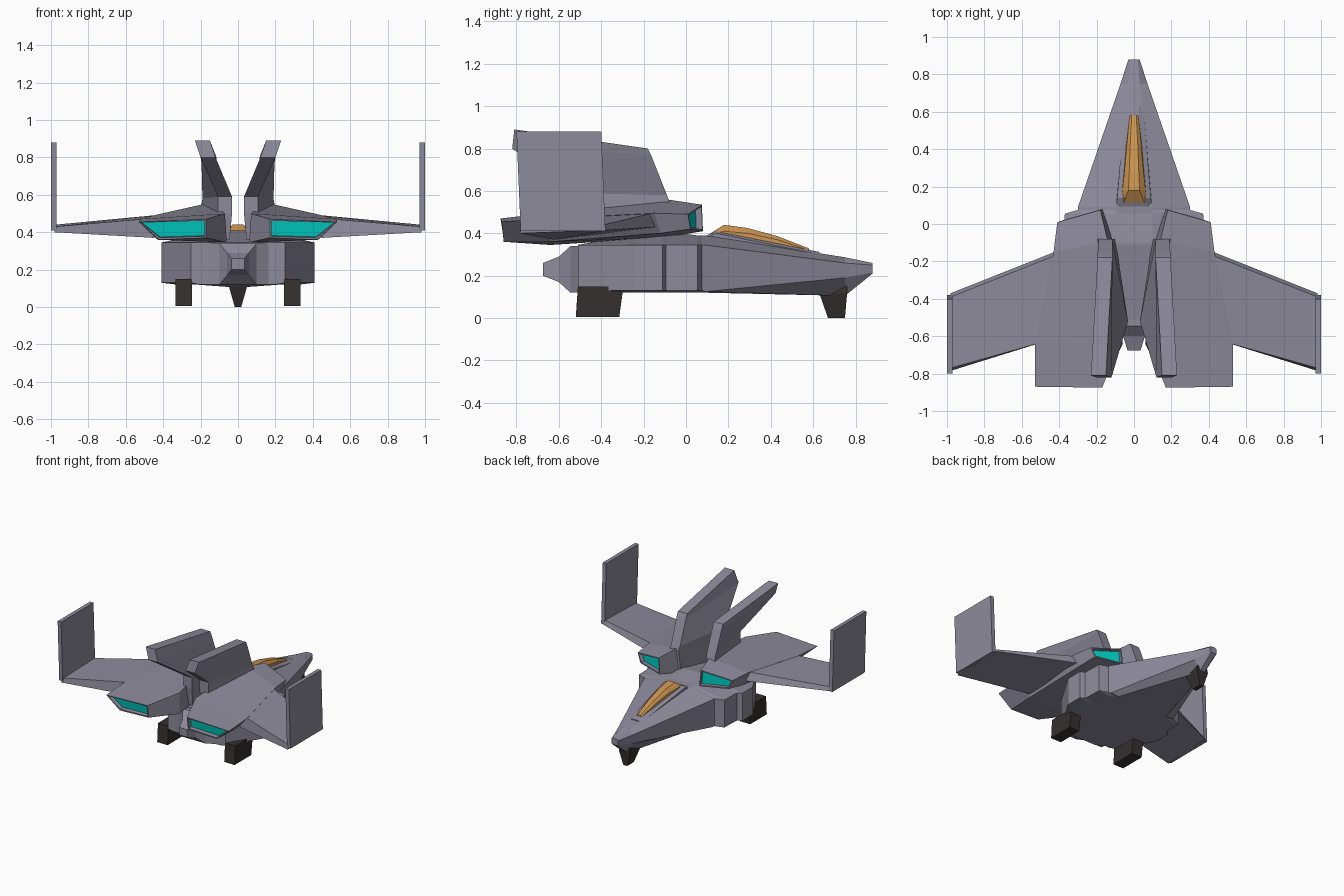
import bpy, bmesh
from mathutils import Vector


def material(name, rgb):
    m = bpy.data.materials.new(name)
    m.diffuse_color = (*rgb, 1)
    return m


HULL = material("hull_grey", (0.27, 0.26, 0.33))
DARK = material("dark_gear", (0.035, 0.03, 0.028))
GLOW = material("engine_cyan", (0.0, 0.6, 0.55))
GLASS = material("canopy_amber", (0.6, 0.3, 0.08))


def loft(name, rings, mat=HULL, mirror=False, panels=False):
    """Bridge equal-length rings of points into a closed flat-faced solid."""
    bm = bmesh.new()
    vs = [[bm.verts.new(p) for p in r] for r in rings]
    n = len(vs[0])
    for a, b in zip(vs, vs[1:]):
        for i in range(n):
            j = (i + 1) % n
            bm.faces.new((a[i], a[j], b[j], b[i]))
    caps = [bm.faces.new(vs[0]), bm.faces.new(vs[-1])]
    bmesh.ops.recalc_face_normals(bm, faces=bm.faces)
    if panels:  # recessed glowing end panels
        for f in caps:
            bmesh.ops.inset_individual(bm, faces=[f], thickness=0.012, depth=0)
            d = f.normal * -0.03
            g = bmesh.ops.extrude_discrete_faces(bm, faces=[f])["faces"][0]
            bmesh.ops.translate(bm, verts=g.verts, vec=d)
            g.material_index = 1
    me = bpy.data.meshes.new(name)
    bm.to_mesh(me)
    bm.free()
    me.materials.append(mat)
    me.materials.append(GLOW)
    ob = bpy.data.objects.new(name, me)
    bpy.context.collection.objects.link(ob)
    if mirror:
        ob.modifiers.new("mirror", "MIRROR").use_mirror_merge = False
    return ob


def section(y, half):
    """Symmetric cross-section at y from half-profile (x, z), bottom to top."""
    return [(x, y, z) for x, z in half] + [(-x, y, z) for x, z in reversed(half)]


def box_ring(x0, x1, y0, y1, z):
    return [(x0, y0, z), (x1, y0, z), (x1, y1, z), (x0, y1, z)]


# Fuselage: wedge nose, stepped shoulders, tapered tail
def body(y, w, top, top_w=0.1):
    return section(y, [(w * 0.8, 0.12), (w, 0.13), (w, 0.345), (top_w, top)])


loft("fuselage", [
    section(0.88, [(0.02, 0.21), (0.03, 0.215), (0.03, 0.25), (0.02, 0.26)]),
    section(0.75, [(0.02, 0.105), (0.065, 0.19), (0.072, 0.26), (0.03, 0.287)]),
    section(0.09, [(0.22, 0.12), (0.29, 0.125), (0.30, 0.345), (0.10, 0.39)]),
    body(0.075, 0.30, 0.39),
    body(0.055, 0.37, 0.39),
    body(-0.095, 0.375, 0.41),
    body(-0.11, 0.41, 0.41),
    body(-0.24, 0.41, 0.39),
    body(-0.51, 0.25, 0.346),
])

# Tail block and small centre nozzle
loft("tail_nozzle", [
    section(-0.50, [(0.18, 0.12), (0.18, 0.34)]),
    section(-0.545, [(0.10, 0.12), (0.10, 0.34)]),
    section(-0.60, [(0.058, 0.17), (0.058, 0.29)]),
    section(-0.675, [(0.035, 0.20), (0.035, 0.26)]),
])

# Cockpit frame and canopy
loft("cockpit_frame", [
    section(0.085, [(0.10, 0.34), (0.10, 0.37), (0.075, 0.385)]),
    section(0.14, [(0.095, 0.34), (0.09, 0.40), (0.065, 0.41)]),
    section(0.63, [(0.05, 0.27), (0.05, 0.30), (0.025, 0.312)]),
])
loft("canopy", [
    section(0.115, [(0.075, 0.37), (0.07, 0.395), (0.055, 0.40)]),
    section(0.18, [(0.066, 0.37), (0.062, 0.41), (0.03, 0.44)]),
    section(0.29, [(0.055, 0.36), (0.05, 0.40), (0.025, 0.425)]),
    section(0.43, [(0.042, 0.34), (0.038, 0.37), (0.02, 0.387)]),
    section(0.58, [(0.025, 0.30), (0.023, 0.32), (0.012, 0.329)]),
], GLASS)

# Engine pods with glowing intake and exhaust
loft("engine_pod", [
    [(0.17, 0.08, 0.41), (0.38, 0.02, 0.42), (0.41, 0.01, 0.49), (0.18, 0.075, 0.535)],
    [(0.11, -0.10, 0.38), (0.40, -0.12, 0.40), (0.43, -0.15, 0.495), (0.14, -0.09, 0.56)],
    [(0.06, -0.64, 0.345), (0.43, -0.64, 0.36), (0.53, -0.64, 0.47), (0.07, -0.62, 0.50)],
    [(0.17, -0.86, 0.37), (0.42, -0.86, 0.36), (0.53, -0.87, 0.455), (0.17, -0.875, 0.47)],
], mirror=True, panels=True)

# Swept wings
loft("wing", [
    [(0.40, -0.14, 0.43), (0.40, -0.16, 0.495), (0.45, -0.62, 0.475), (0.45, -0.62, 0.37)],
    [(0.98, -0.37, 0.415), (0.98, -0.39, 0.44), (0.98, -0.77, 0.43), (0.98, -0.785, 0.40)],
], mirror=True)

# Upright wing tips
loft("winglet", [
    box_ring(0.97, 1.0, -0.78, -0.38, 0.41),
    box_ring(0.97, 1.0, -0.80, -0.40, 0.88),
], mirror=True)


# Canted tail fins, swept backwards
def fin_ring(xr, yr, zr, xf, yf, zf, w=0.08):
    return [(xr, yr, zr), (xr + w, yr, zr), (xf + w, yf, zf), (xf, yf, zf)]


loft("tail_fin", [
    fin_ring(0.045, -0.50, 0.36, 0.10, -0.08, 0.38),
    fin_ring(0.032, -0.52, 0.50, 0.12, -0.08, 0.55, 0.075),
    fin_ring(0.032, -0.52, 0.59, 0.115, -0.09, 0.58, 0.075),
    fin_ring(0.12, -0.82, 0.80, 0.115, -0.165, 0.77),
    fin_ring(0.15, -0.81, 0.89, 0.115, -0.18, 0.80),
], mirror=True)

# Landing gear blades
loft("rear_gear", [
    box_ring(0.245, 0.335, -0.52, -0.315, 0.005),
    box_ring(0.245, 0.335, -0.51, -0.295, 0.15),
], DARK, mirror=True)
loft("nose_gear", [
    box_ring(-0.017, 0.017, 0.67, 0.75, 0.0),
    box_ring(-0.05, 0.05, 0.63, 0.76, 0.115),
    box_ring(-0.04, 0.04, 0.63, 0.76, 0.16),
], DARK)
